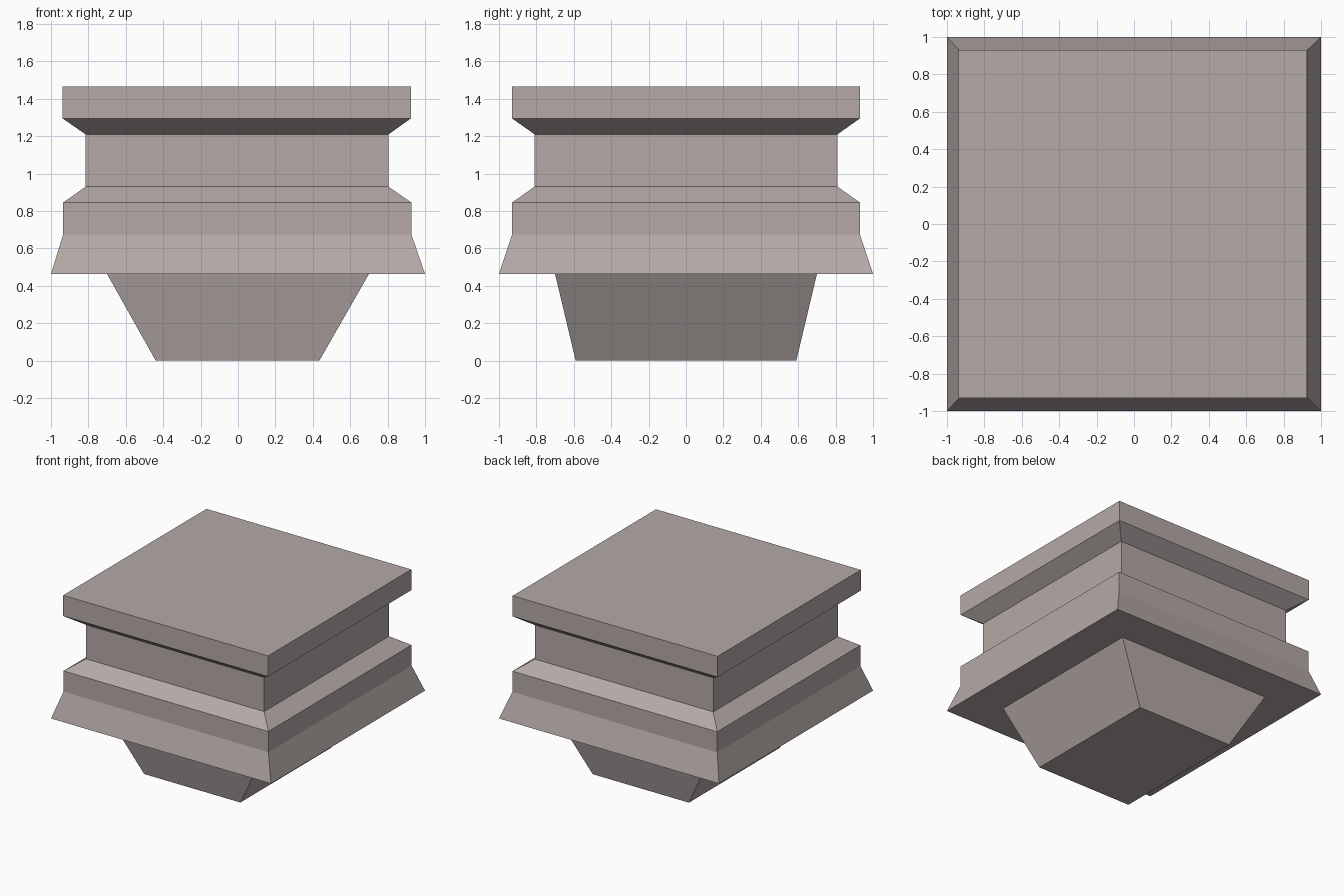
import bpy, bmesh

if "Cube" in bpy.data.objects:
    bpy.data.objects.remove(bpy.data.objects["Cube"])

stone = bpy.data.materials.new("warm grey stone")
stone.diffuse_color = (0.46, 0.40, 0.39, 1.0)
stone.use_nodes = True
stone.node_tree.nodes["Principled BSDF"].inputs["Base Color"].default_value = stone.diffuse_color


def loft(name, rings, cap_bottom, cap_top):
    """Stack rectangular rings (x min, x max, y half width, z) into a flat shaded shell."""
    bm = bmesh.new()
    loops = [[bm.verts.new(p) for p in ((x0, -y, z), (x1, -y, z), (x1, y, z), (x0, y, z))]
             for x0, x1, y, z in rings]
    for low, high in zip(loops, loops[1:]):
        for i in range(4):
            j = (i + 1) % 4
            bm.faces.new((low[i], low[j], high[j], high[i]))
    if cap_bottom:
        bm.faces.new(loops[0][::-1])
    if cap_top:
        bm.faces.new(loops[-1])
    mesh = bpy.data.meshes.new(name)
    bm.to_mesh(mesh)
    bm.free()
    mesh.materials.append(stone)
    obj = bpy.data.objects.new(name, mesh)
    bpy.context.collection.objects.link(obj)
    return obj


# tapered foot, narrower along x than y; joins the underside of the moulding
loft("tapered_foot", [
    (-0.44, 0.435, 0.59, 0.0),
    (-0.70, 0.70, 0.70, 0.463),
], True, False)

# underside, flared skirt, lower band, recessed neck and top slab
loft("moulded_body", [
    (-0.70, 0.70, 0.70, 0.463),
    (-1.0, 1.0, 1.0, 0.463),
    (-0.935, 0.927, 0.93, 0.675),
    (-0.935, 0.927, 0.93, 0.845),
    (-0.815, 0.805, 0.81, 0.93),
    (-0.815, 0.805, 0.81, 1.21),
    (-0.938, 0.924, 0.93, 1.295),
    (-0.938, 0.924, 0.93, 1.465),
], False, True)
